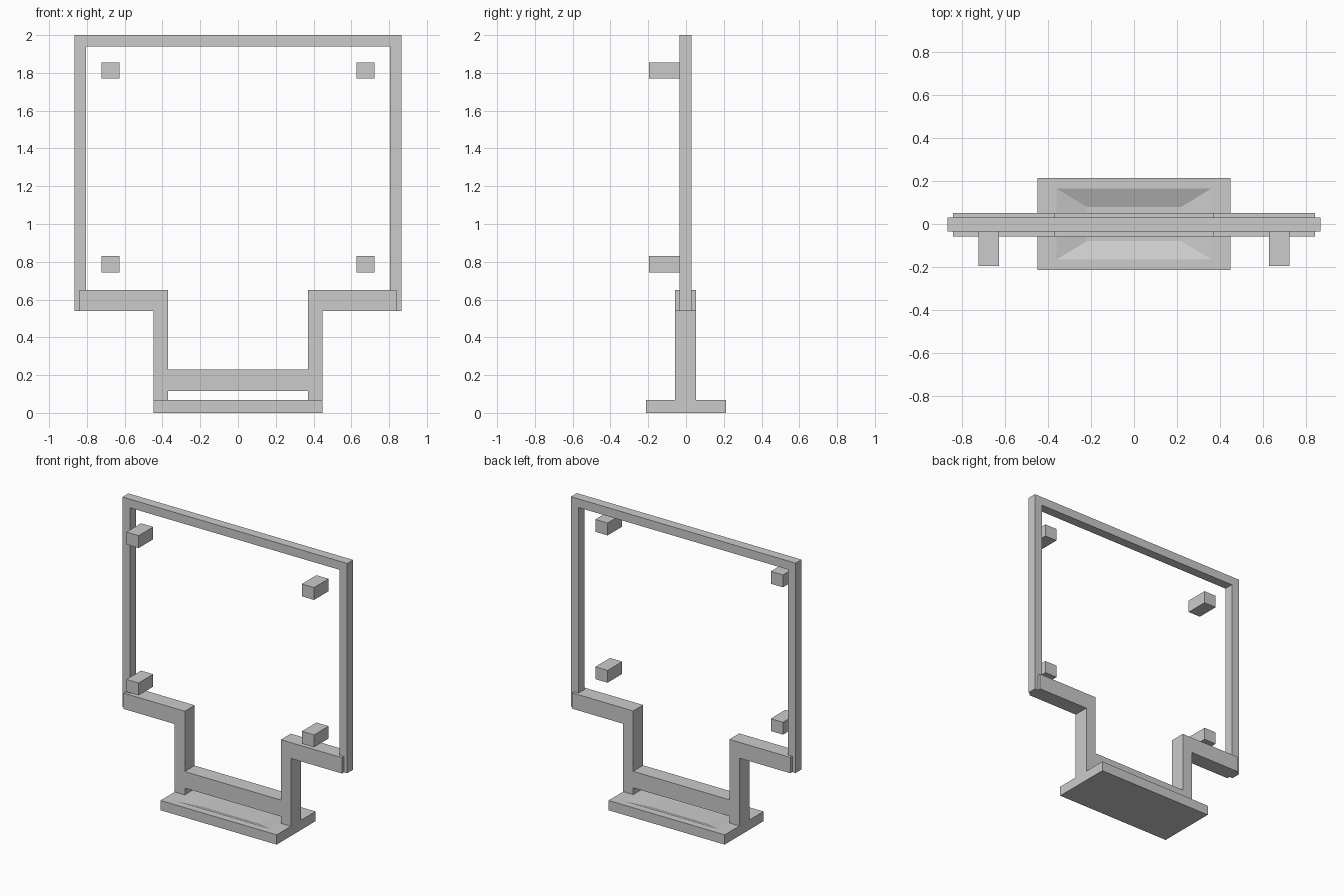
import bpy
import bmesh

if "Cube" in bpy.data.objects:
    bpy.data.objects.remove(bpy.data.objects["Cube"], do_unlink=True)

grey = bpy.data.materials.new("plain grey")
grey.use_nodes = True
colour = (0.6, 0.6, 0.6, 1)
grey.diffuse_color = colour
grey.node_tree.nodes["Principled BSDF"].inputs["Base Color"].default_value = colour


def finish(name, bm):
    """Turn a bmesh into a flat shaded grey object."""
    bmesh.ops.recalc_face_normals(bm, faces=bm.faces)
    mesh = bpy.data.meshes.new(name)
    bm.to_mesh(mesh)
    bm.free()
    mesh.materials.append(grey)
    obj = bpy.data.objects.new(name, mesh)
    bpy.context.collection.objects.link(obj)
    return obj


def loft(name, rings):
    """Join matching closed rings of points and cap both ends."""
    bm = bmesh.new()
    loops = [[bm.verts.new(p) for p in ring] for ring in rings]
    count = len(loops[0])
    for low, high in zip(loops, loops[1:]):
        for i in range(count):
            j = (i + 1) % count
            bm.faces.new((low[i], low[j], high[j], high[i]))
    bm.faces.new(loops[0])
    bm.faces.new(loops[-1])
    return finish(name, bm)


def plate(name, outline, y0, y1):
    """Extrude an x-z outline from y0 to y1."""
    return loft(name, [[(x, y, z) for x, z in outline] for y in (y0, y1)])


def mirrored(half):
    """Complete a symmetrical outline from its +x half."""
    return half + [(-x, z) for x, z in reversed(half)]


def rect(hx, hy, z):
    return [(-hx, -hy, z), (hx, -hy, z), (hx, hy, z), (-hx, hy, z)]


# Thin upright frame, open at the bottom
plate("screen_frame", mirrored([
    (0.805, 1.94), (0.805, 0.54), (0.865, 0.54), (0.865, 2.0)]), -0.035, 0.03)

# Stepped bracket: arms, legs and crossbar in one outline
plate("stand_bracket", mirrored([
    (0.37, 0.23), (0.37, 0.65), (0.84, 0.65), (0.84, 0.54),
    (0.447, 0.54), (0.447, 0.065), (0.37, 0.065), (0.37, 0.115)]), -0.057, 0.052)

# Foot with a shallow sloped recess in its top
loft("foot_plate", [
    rect(0.447, 0.213, 0), rect(0.447, 0.213, 0.068),
    rect(0.36, 0.165, 0.068), rect(0.22, 0.08, 0.035)])

# Four mounting pegs standing clear in front of the frame
for side, x in (("left", 0.675), ("right", -0.675)):
    for level, z in (("upper", 1.812), ("lower", 0.787)):
        plate(f"{level}_{side}_peg", [
            (x - 0.047, z - 0.043), (x + 0.047, z - 0.043),
            (x + 0.047, z + 0.043), (x - 0.047, z + 0.043)], -0.195, -0.035)
